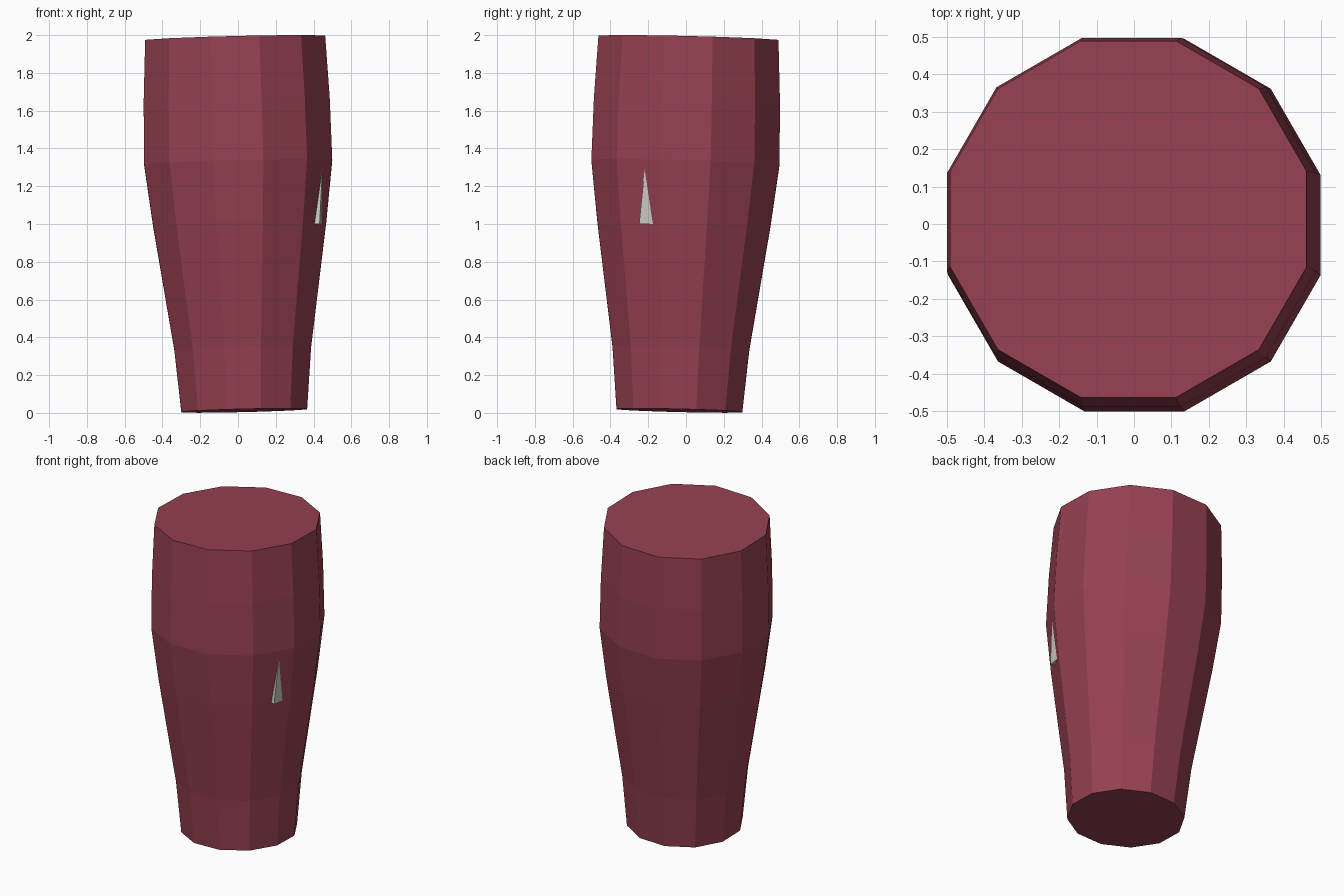
import bpy, bmesh, math

if "Cube" in bpy.data.objects:
    bpy.data.objects.remove(bpy.data.objects["Cube"])


def material(name, rgb):
    m = bpy.data.materials.new(name)
    m.diffuse_color = (*rgb, 1)
    m.use_nodes = True
    m.node_tree.nodes["Principled BSDF"].inputs["Base Color"].default_value = m.diffuse_color
    return m


def finish(name, bm, mat):
    bmesh.ops.recalc_face_normals(bm, faces=bm.faces)
    me = bpy.data.meshes.new(name)
    bm.to_mesh(me)
    bm.free()
    me.materials.append(mat)
    ob = bpy.data.objects.new(name, me)
    bpy.context.collection.objects.link(ob)
    return ob


maroon = material("maroon", (0.305, 0.052, 0.082))
grey = material("pale_grey", (0.58, 0.59, 0.54))

# Twelve-sided tapered body, leaning slightly
SIDES, LEAN = 12, 0.0245
half_widths = [0.333, 0.362, 0.410, 0.458, 0.498, 0.4925, 0.4765]
bm = bmesh.new()
rings = []
for i, w in enumerate(half_widths):
    t = i / (len(half_widths) - 1)
    cx, cy, cz = 0.033 - 0.048 * t, -0.035 + 0.048 * t, 0.0125 + 1.971 * t
    r = w / math.cos(math.pi / SIDES)
    ring = []
    for k in range(SIDES):
        a = 2 * math.pi * (k + 0.5) / SIDES
        x, y = r * math.cos(a), r * math.sin(a)
        ring.append(bm.verts.new((cx + x, cy + y, cz + LEAN * (x - y))))
    rings.append(ring)
for lo, hi in zip(rings, rings[1:]):
    for k in range(SIDES):
        n = (k + 1) % SIDES
        bm.faces.new((lo[k], lo[n], hi[n], hi[k]))
bm.faces.new(rings[0])
bm.faces.new(rings[-1])
finish("tapered_body", bm, maroon)

# Small pyramid spike, mostly sunk into the side
bm = bmesh.new()
base = [bm.verts.new((x, y, 1.0)) for x, y in
        ((0.432, -0.248), (0.445, -0.149), (0.350, -0.117), (0.337, -0.216))]
tip = bm.verts.new((0.447, -0.217, 1.31))
bm.faces.new(base)
for k in range(4):
    bm.faces.new((base[k], base[(k + 1) % 4], tip))
finish("side_spike", bm, grey)
